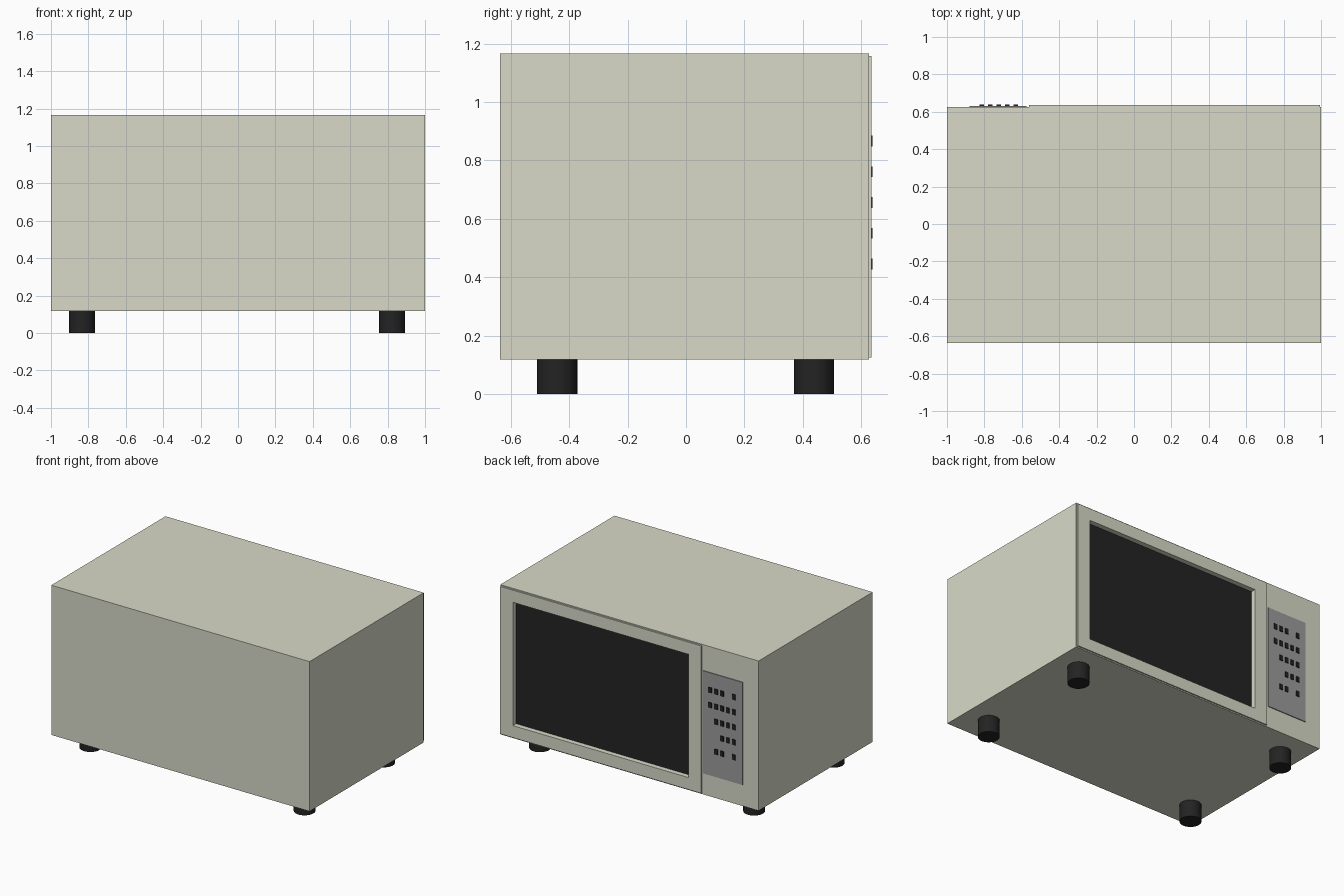
import bpy, math

if "Cube" in bpy.data.objects:
    bpy.data.objects.remove(bpy.data.objects["Cube"])


def material(name, rgb):
    m = bpy.data.materials.new(name)
    m.diffuse_color = (*rgb, 1)
    m.use_nodes = True
    m.node_tree.nodes["Principled BSDF"].inputs["Base Color"].default_value = m.diffuse_color
    return m


CREAM = material("cream_enamel", (0.69, 0.70, 0.58))
BLACK = material("black", (0.017, 0.017, 0.017))
GREY = material("panel_grey", (0.33, 0.33, 0.34))


def box(name, x, y, z, mat=None):
    """Box from (min, max) ranges on each axis."""
    bpy.ops.mesh.primitive_cube_add(size=1)
    o = bpy.context.object
    o.name = name
    for v in o.data.vertices:
        for i, (a, b) in enumerate((x, y, z)):
            v.co[i] = a if v.co[i] < 0 else b
    if mat:
        o.data.materials.append(mat)
    return o


# Case, with the door plate standing slightly proud on the +y side
case = box("case", (-1, 1), (-0.637, 0.626), (0.118, 1.166), CREAM)
door = box("door", (-0.562, 0.994), (0.62, 0.635), (0.126, 1.158), CREAM)

# Recessed window opening cut through door and into case
cutter = box("window_cutter", (-0.463, 0.896), (0.596, 0.75), (0.21, 1.073), CREAM)
cutter.hide_render = True
cutter.display_type = 'WIRE'
for part in (case, door):
    mod = part.modifiers.new("window_opening", 'BOOLEAN')
    mod.operation = 'DIFFERENCE'
    mod.object = cutter
    mod.solver = 'EXACT'

# Dark glass at the bottom of the recess
box("window_glass", (-0.463, 0.896), (0.586, 0.599), (0.21, 1.073), BLACK)

# Control panel and its buttons (one string per row, from the door outwards)
box("control_panel", (-0.88, -0.575), (0.62, 0.632), (0.268, 0.986), GREY)
ROWS = ["XXX.X", "XXXXX", ".XXXX", "..XXX", ".XX.X"]
for r, row in enumerate(ROWS):
    for c, mark in enumerate(row):
        if mark == "X":
            x, z = -0.631 - 0.046 * c, 0.867 - 0.1053 * r
            box(f"button_{r}_{c}", (x - 0.012, x + 0.012), (0.628, 0.638),
                (z - 0.0185, z + 0.0185), BLACK)

# Four round feet
for x in (-0.834, 0.824):
    for y in (-0.441, 0.438):
        bpy.ops.mesh.primitive_cylinder_add(vertices=32, radius=0.069, depth=0.12,
                                            location=(x, y, 0.06))
        foot = bpy.context.object
        foot.name = "foot"
        foot.data.materials.append(BLACK)
        bpy.ops.object.shade_smooth_by_angle(angle=math.radians(40))
